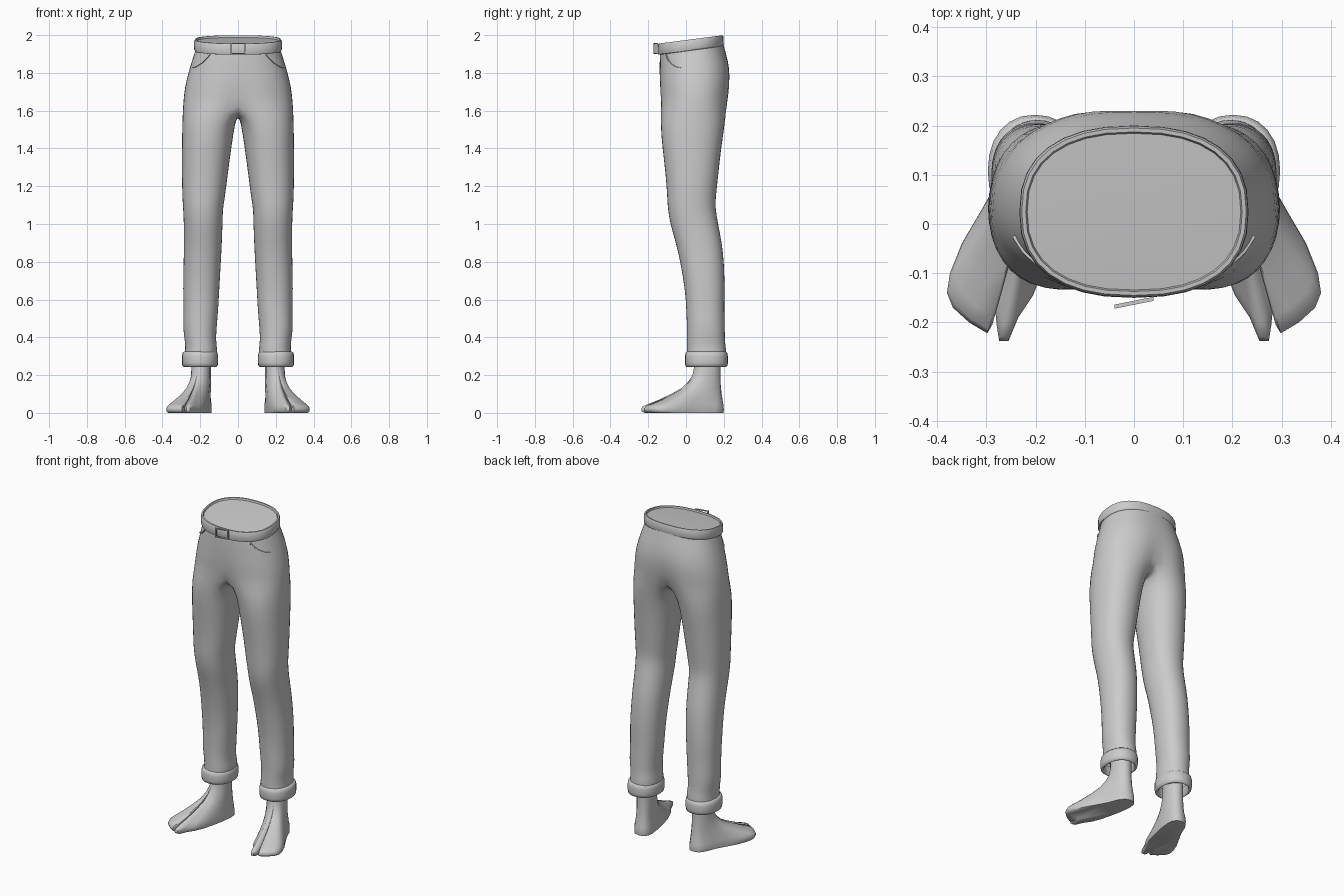
import bpy, bmesh, math
from mathutils import Vector

if "Cube" in bpy.data.objects:
    bpy.data.objects.remove(bpy.data.objects["Cube"])

grey = bpy.data.materials.new("plain grey")
grey.diffuse_color = (0.6, 0.6, 0.6, 1)
grey.use_nodes = True
grey.node_tree.nodes["Principled BSDF"].inputs["Base Color"].default_value = grey.diffuse_color


def finish(name, bm, mirror=True, subsurf=0, angle=50):
    bmesh.ops.recalc_face_normals(bm, faces=bm.faces)
    me = bpy.data.meshes.new(name)
    bm.to_mesh(me)
    bm.free()
    me.materials.append(grey)
    ob = bpy.data.objects.new(name, me)
    bpy.context.collection.objects.link(ob)
    if mirror:
        m = ob.modifiers.new("mirror", 'MIRROR')
        m.use_clip = True
        m.merge_threshold = 0.002
    if subsurf:
        s = ob.modifiers.new("smooth", 'SUBSURF')
        s.levels = s.render_levels = subsurf
    bpy.ops.object.select_all(action='DESELECT')
    bpy.context.view_layer.objects.active = ob
    ob.select_set(True)
    bpy.ops.object.shade_smooth_by_angle(angle=math.radians(angle))
    return ob


def oval(x0, x1, y0, y1, deg, p=2.3):
    """Point on a squarish oval filling the given box."""
    a = math.radians(deg)
    c, s = math.cos(a), math.sin(a)
    f = lambda v: math.copysign(abs(v) ** (2 / p), v) if abs(v) > 1e-6 else 0
    return ((x0 + x1) / 2 + f(c) * (x1 - x0) / 2, (y0 + y1) / 2 + f(s) * (y1 - y0) / 2)


def bridge(bm, a, b, closed=True):
    for i in range(len(a) if closed else len(a) - 1):
        j = (i + 1) % len(a)
        bm.faces.new((a[i], a[j], b[j], b[i]))


def tilt(y):
    """The waistband is higher at the back."""
    return 0.13 * (y + 0.145)


# Trousers: half hip rings (z, half width, front y, back y, centre dent)
hips = [(1.915, .222, -.138, .198, 0), (1.87, .238, -.141, .212, 0), (1.80, .262, -.143, .236, .003),
        (1.72, .284, -.146, .241, .015), (1.64, .293, -.142, .230, .035)]
# Leg rings (z, inner x, outer x, front y, back y)
legs = [(1.54, .013, .297, -.140, .210), (1.40, .034, .299, -.127, .188), (1.25, .054, .299, -.108, .172),
        (1.13, .069, .296, -.101, .158), (1.08, .079, .292, -.098, .158), (1.00, .080, .288, -.086, .172),
        (.90, .084, .288, -.055, .192), (.80, .089, .289, -.032, .203), (.65, .098, .293, -.006, .207),
        (.55, .103, .289, .000, .203), (.45, .112, .294, .004, .208), (.38, .116, .282, .004, .206),
        (.34, .108, .280, .003, .215), (.29, .112, .285, .003, .212)]
bm = bmesh.new()
arcs = []
for k, (z, w, y0, y1, dent) in enumerate(hips):
    arc = []
    for i in range(13):
        d = -90 + 15 * i
        x, y = oval(-w, w, y0, y1, d)
        if i in (0, 12):
            x = 0
            y += dent * (0.7 if i == 0 else -1)
        arc.append(bm.verts.new((x, y, z + tilt(y) * (1 - k / 4))))
    if arcs:
        bridge(bm, arcs[-1], arc, False)
    arcs.append(arc)
# Crotch seam from front to back
seam = [bm.verts.new((0, y, z)) for y, z in ((.15, 1.60), (.09, 1.578), (.03, 1.57), (-.03, 1.573), (-.075, 1.592))]
ring = arcs[-1] + seam
for z, x0, x1, y0, y1 in legs:
    new = [bm.verts.new((*oval(x0, x1, y0, y1, -120 + 20 * i, 2.2), z)) for i in range(18)]
    bridge(bm, ring, new)
    ring = new
finish("trousers", bm, subsurf=1, angle=80)

# Waistband with a closed top just under its rim (offset, height)
bm = bmesh.new()
prev = None
for off, z in ((-.010, 1.895), (.002, 1.897), (.005, 1.905), (.004, 1.945), (0, 1.955), (-.008, 1.955), (-.011, 1.945)):
    ring = []
    for i in range(32):
        x, y = oval(-.228 - off, .228 + off, -.145 - off, .195 + off, i * 11.25, 2.4)
        ring.append(bm.verts.new((x, y, z + tilt(y))))
    if prev:
        bridge(bm, prev, ring)
    prev = ring
hub = bm.verts.new((0, .025, 1.95 + tilt(.025)))
for i in range(32):
    bm.faces.new((prev[i], prev[(i + 1) % 32], hub))
finish("waistband", bm, mirror=False, angle=60)

# Buckle: thin rectangular frame, a little askew
bm = bmesh.new()


def bar(x0, x1, z0, z1):
    v = [bm.verts.new((x, -.152 + .2 * (x - .04) + dy, z)) for dy in (-.004, .004)
         for x, z in ((x0, z0), (x1, z0), (x1, z1), (x0, z1))]
    bm.faces.new(v[:4])
    bm.faces.new(v[4:])
    bridge(bm, v[:4], v[4:])


bar(-.04, -.032, 1.900, 1.957)
bar(.034, .04, 1.900, 1.957)
bar(-.032, .034, 1.900, 1.905)
bar(-.032, .034, 1.952, 1.957)
finish("buckle", bm, mirror=False, angle=30)

# Front pocket edges: slim strips lying on the hip
bm = bmesh.new()
prev = None
for z, deg in ((1.895, -52), (1.87, -47), (1.845, -40), (1.825, -30), (1.815, -20)):
    k = next(i for i in range(4) if hips[i + 1][0] <= z)  # hip span holding this height
    a, b = hips[k], hips[k + 1]
    t = (a[0] - z) / (a[0] - b[0]) if z < a[0] else 0
    w, y0, y1 = [a[i] + (b[i] - a[i]) * t for i in (1, 2, 3)]
    row = []
    for dd, off in ((-2, -.004), (-1, .002), (1, .002), (2, -.004)):
        x, y = oval(-w - off, w + off, y0 - off, y1 + off, deg + dd)
        row.append(bm.verts.new((x, y, z + tilt(y) * .7)))
    if prev:
        bridge(bm, prev, row, False)
    prev = row
finish("pocket_edges", bm)

# Turned-up cuffs (inset, height)
bm = bmesh.new()
prev = None
for off, z in ((.022, .30), (.020, .25), (.012, .243), (.003, .248), (0, .265), (0, .30),
               (.004, .318), (.012, .325), (.026, .322)):
    ring = [bm.verts.new((*oval(.105 + off, .297 - off, -.006 + off, .222 - off, i * 15, 2.2), z)) for i in range(24)]
    if prev:
        bridge(bm, prev, ring)
    prev = ring
finish("cuffs", bm, angle=70)

# Feet: footprint blended upward into the ankle, with a split beside the big toe
print_pts = [(.19, .2), (.225, .19), (.25, .155), (.275, .09), (.315, .02), (.35, -.04), (.374, -.10), (.38, -.14),
             (.368, -.17), (.335, -.20), (.298, -.222), (.288, -.205), (.283, -.165), (.279, -.205), (.274, -.238),
             (.255, -.238), (.235, -.19), (.205, -.145), (.183, -.09), (.165, -.02), (.148, .06), (.139, .13),
             (.143, .17), (.162, .195)]
n = len(print_pts)
ankle = []
for x, y in print_pts:
    d = Vector((x - .215, y - .03))  # direction from mid foot picks the ankle point
    d = Vector((d.x * 1.6, d.y)).normalized()
    ankle.append((.193 + .053 * d.x, .113 + .069 * d.y))
bm = bmesh.new()
prev = None
for t, z in ((.07, 0), (.015, .007), (0, .02), (.03, .034), (.13, .047), (.32, .068), (.56, .10), (.75, .13),
             (.88, .165), (.96, .20), (1, .25), (1, .31)):
    ring = []
    for (x, y), (ax, ay) in zip(print_pts, ankle):
        ring.append(bm.verts.new((x + (ax - x) * t, y + (ay - y) * t, z)))
    if prev:
        bridge(bm, prev, ring)
    else:
        bm.faces.new(ring)
    prev = ring
bm.faces.new(prev)
finish("feet", bm, angle=60)
